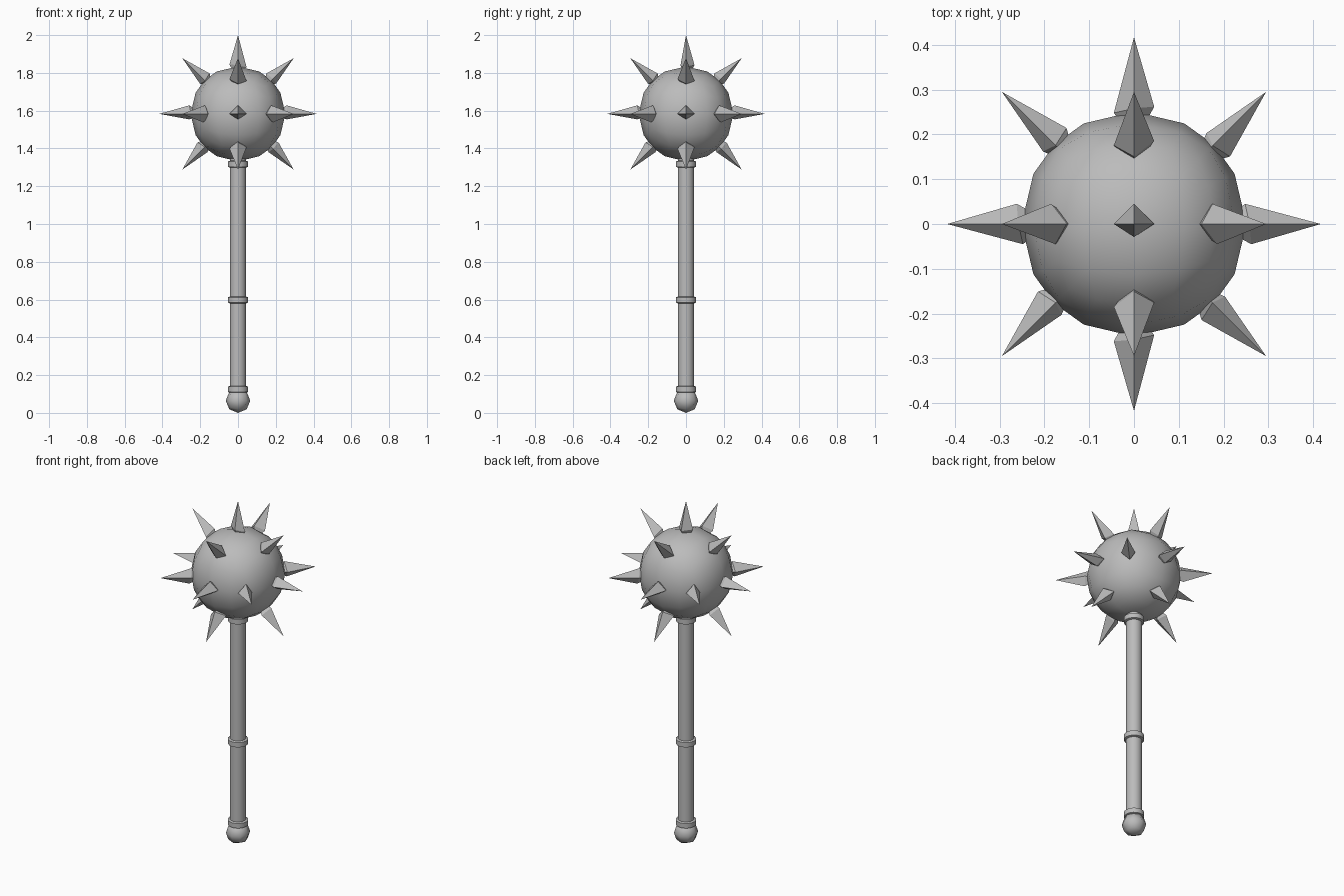
import bpy, bmesh, math
from mathutils import Vector

cube = bpy.data.objects.get("Cube")
if cube:
    bpy.data.objects.remove(cube, do_unlink=True)

steel = bpy.data.materials.new("grey_steel")
steel.use_nodes = True
GREY = (0.5, 0.5, 0.5, 1)
steel.diffuse_color = GREY
steel.node_tree.nodes["Principled BSDF"].inputs["Base Color"].default_value = GREY


def finish(bm, name, smooth=None):
    bmesh.ops.recalc_face_normals(bm, faces=bm.faces[:])
    mesh = bpy.data.meshes.new(name)
    bm.to_mesh(mesh)
    bm.free()
    mesh.materials.append(steel)
    obj = bpy.data.objects.new(name, mesh)
    bpy.context.collection.objects.link(obj)
    if smooth:
        bpy.ops.object.select_all(action='DESELECT')
        obj.select_set(True)
        bpy.context.view_layer.objects.active = obj
        bpy.ops.object.shade_smooth_by_angle(angle=math.radians(smooth))
    return obj


def quad_sphere(name, radius, z, cuts):
    bm = bmesh.new()
    bmesh.ops.create_cube(bm, size=2)
    bmesh.ops.subdivide_edges(bm, edges=bm.edges[:], cuts=cuts, use_grid_fill=True)
    for v in bm.verts:
        v.co = v.co.normalized() * radius + Vector((0, 0, z))
    return finish(bm, name, 60)


def lathe(name, profile, sides=16):
    """Closed solid from (radius, height) rings."""
    bm = bmesh.new()
    rings = []
    for r, z in profile:
        rings.append([bm.verts.new((r * math.cos(a), r * math.sin(a), z))
                      for a in (math.tau * i / sides for i in range(sides))])
    for low, high in zip(rings, rings[1:]):
        for i in range(sides):
            j = (i + 1) % sides
            bm.faces.new((low[i], low[j], high[j], high[i]))
    bm.faces.new(rings[0])
    bm.faces.new(rings[-1])
    return finish(bm, name, 35)


# Handle, bands and pommel
lathe("handle", [(0.043, 0.08), (0.043, 1.4)])
for name, z in (("pommel_band", 0.125), ("grip_band", 0.598), ("head_band", 1.317)):
    lathe(name, [(0.043, z - 0.018), (0.054, z - 0.014),
                 (0.054, z + 0.014), (0.043, z + 0.018)])
quad_sphere("pommel", 0.065, 0.065, 1)

# Spiked head
HEAD_Z = 1.583
quad_sphere("head_ball", 0.251, HEAD_Z, 3)


def spike(direction):
    """Four-sided spike with a kite section, tapering into the ball."""
    d = direction.normalized()
    flat_diagonal = abs(d.z) < 0.1 and abs(d.x * d.y) > 0.1
    up = Vector((0, 1, 0)) if d.z > 0.9 else Vector((0, 0, 1))
    side = up.cross(d).normalized()
    short = -side if flat_diagonal else d.cross(side).normalized() * -1
    if flat_diagonal:
        short = side
    across = d.cross(short)
    centre = Vector((0, 0, HEAD_Z))
    corners = [short * 0.029, across * 0.045, short * -0.045, across * -0.045]
    heights = [0.258, 0.248, 0.258, 0.262]
    bm = bmesh.new()
    tip = bm.verts.new(centre + d * 0.417)
    rim = [bm.verts.new(centre + d * h + c) for c, h in zip(corners, heights)]
    root = [bm.verts.new(centre + d * 0.215 + c * 0.45) for c in corners]
    for i in range(4):
        j = (i + 1) % 4
        bm.faces.new((tip, rim[i], rim[j]))
        bm.faces.new((rim[i], root[i], root[j], rim[j]))
    bm.faces.new(root)
    finish(bm, "spike")


# Spikes on every axis and diagonal except straight down
for x in (-1, 0, 1):
    for y in (-1, 0, 1):
        for z in (-1, 0, 1):
            if abs(x) + abs(y) + abs(z) in (1, 2) and (x, y, z) != (0, 0, -1):
                spike(Vector((x, y, z)))
